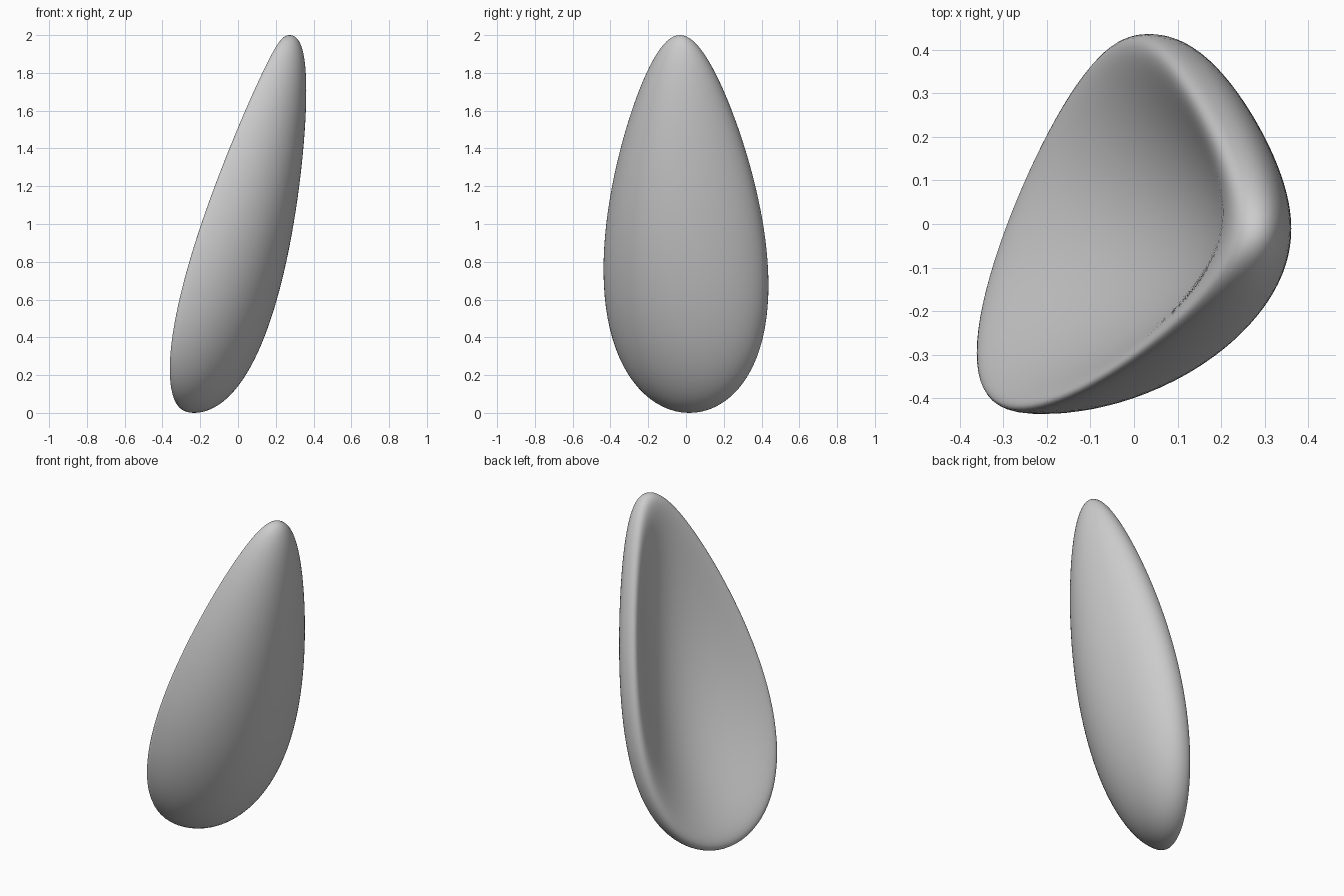
import bpy, bmesh

if "Cube" in bpy.data.objects:
    bpy.data.objects.remove(bpy.data.objects["Cube"])

# Hollowed, leaning, slightly twisted petal shaped from a sphere
def shape(c):
    v = abs(c.z)                      # 0 at the rim, 1 at the centre
    z = 1 + c.x                       # height
    y = c.y * (0.415 - 0.14 * c.x) - 0.025 * c.x   # egg outline
    depth = (0.315 - 0.08 * c.x) * (1 - 0.3 * c.y)  # fuller towards the front
    if c.z >= 0:
        d = depth * v                                          # full outer side
    else:
        d = depth * (-1.0 * v + 1.71 * v**2 - 0.23 * v**3)     # round lip and hollow
    lean = -0.245 + 0.18 * z + 0.04 * z * z
    twist = (0.36 - 0.08 * z) * y
    return (lean + twist + d, y, z)

bm = bmesh.new()
bmesh.ops.create_uvsphere(bm, u_segments=96, v_segments=64, radius=1)
for vert in bm.verts:
    vert.co = shape(vert.co.copy())

# Centre on x and y, stand on the ground
for axis in range(3):
    vals = [v.co[axis] for v in bm.verts]
    off = min(vals) if axis == 2 else (min(vals) + max(vals)) / 2
    for v in bm.verts:
        v.co[axis] -= off

bmesh.ops.recalc_face_normals(bm, faces=bm.faces)
for f in bm.faces:
    f.smooth = True
mesh = bpy.data.meshes.new("petal")
bm.to_mesh(mesh)
bm.free()
petal = bpy.data.objects.new("petal", mesh)
bpy.context.collection.objects.link(petal)
